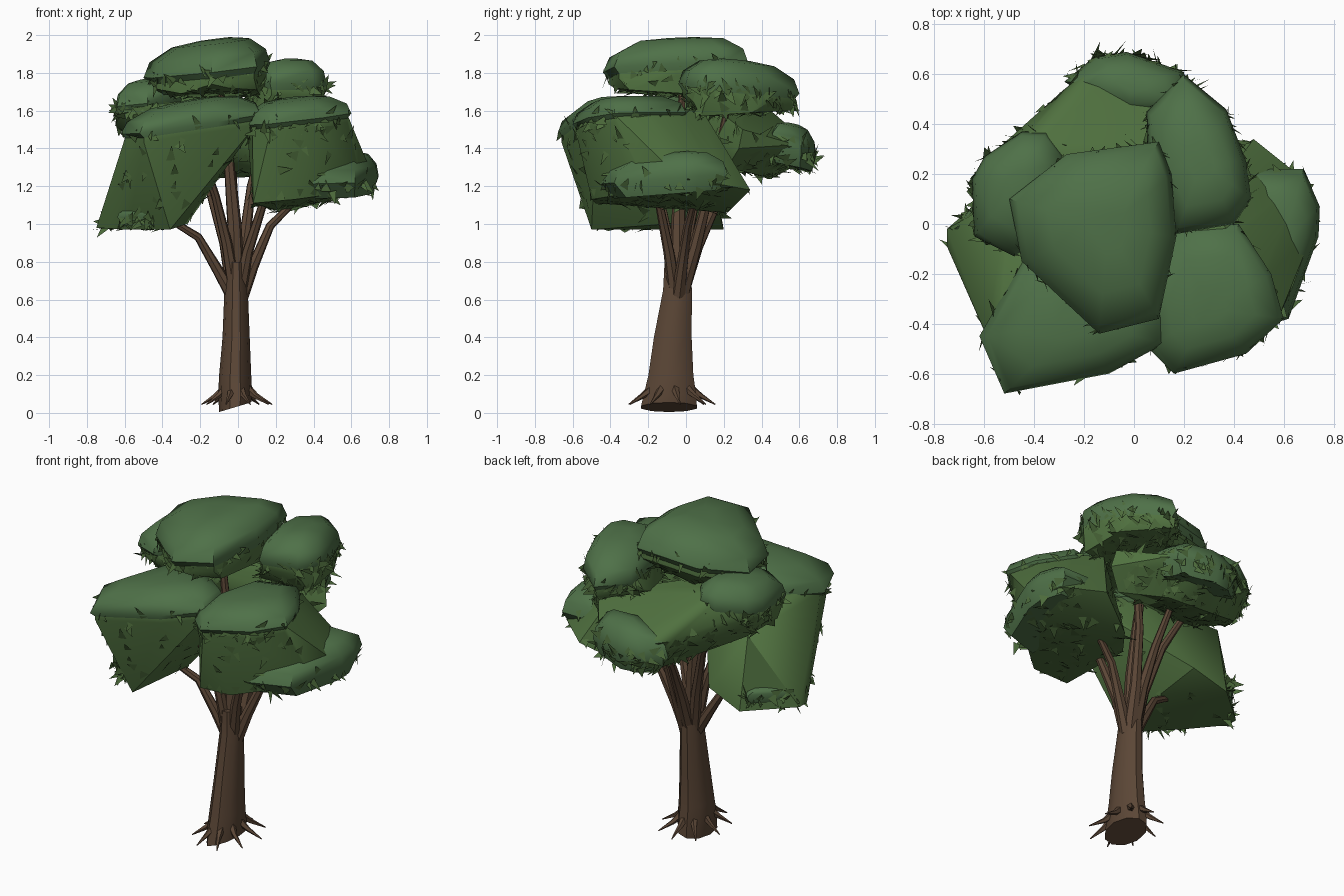
import bpy, bmesh, math, random
from mathutils import Vector

if "Cube" in bpy.data.objects:
    bpy.data.objects.remove(bpy.data.objects["Cube"])

random.seed(7)


def material(name, rgb):
    m = bpy.data.materials.new(name)
    m.diffuse_color = (*rgb, 1)
    m.use_nodes = True
    m.node_tree.nodes["Principled BSDF"].inputs["Base Color"].default_value = m.diffuse_color
    return m


BARK = material("bark", (0.105, 0.062, 0.037))
CAP = material("canopy_top", (0.078, 0.165, 0.065))
GREEN = material("canopy", (0.08, 0.165, 0.05))
LEAF = material("leaf", (0.075, 0.15, 0.045))


def finish(bm, name, mat, angle=40):
    bmesh.ops.recalc_face_normals(bm, faces=bm.faces)
    me = bpy.data.meshes.new(name)
    bm.to_mesh(me)
    bm.free()
    me.materials.append(mat)
    ob = bpy.data.objects.new(name, me)
    bpy.context.collection.objects.link(ob)
    if angle:
        bpy.ops.object.select_all(action='DESELECT')
        ob.select_set(True)
        bpy.context.view_layer.objects.active = ob
        bpy.ops.object.shade_smooth_by_angle(angle=math.radians(angle))
    return ob


def loft(name, rings):
    bm = bmesh.new()
    loops = [[bm.verts.new(p) for p in r] for r in rings]
    n = len(loops[0])
    for a, b in zip(loops, loops[1:]):
        for i in range(n):
            j = (i + 1) % n
            bm.faces.new((a[i], a[j], b[j], b[i]))
    bm.faces.new(loops[0])
    bm.faces.new(loops[-1])
    return finish(bm, name, BARK)


def tube(name, path, r0, r1, sides=7):
    pts = [Vector(p) for p in path]
    rings = []
    for i, p in enumerate(pts):
        t = (pts[min(i + 1, len(pts) - 1)] - pts[max(i - 1, 0)]).normalized()
        u = t.cross(Vector((0.31, 0.95, 0.02))).normalized()
        v = t.cross(u)
        r = r0 + (r1 - r0) * i / (len(pts) - 1)
        rings.append([p + r * (math.cos(a) * u + math.sin(a) * v)
                      for a in (math.tau * k / sides for k in range(sides))])
    loft(name, rings)


def hull(name, pts, mat, angle=40):
    bm = bmesh.new()
    for p in pts:
        bm.verts.new(p)
    res = bmesh.ops.convex_hull(bm, input=bm.verts)
    junk = {e for e in res["geom_interior"] + res["geom_unused"] if isinstance(e, bmesh.types.BMVert)}
    bmesh.ops.delete(bm, geom=list(junk), context='VERTS')
    return finish(bm, name, mat, angle)


def dome(outline, z0, z1, tilt, rings):
    """Rounded lens over a plan outline; rings are (plan scale, height share)."""
    c = sum((Vector(p) for p in outline), Vector((0, 0))) / len(outline)
    pts = []
    for s, f in rings:
        for p in outline:
            d = (Vector(p) - c) * s
            z = z0 + (z1 - z0) * f + d.x * tilt[0] + d.y * tilt[1]
            pts.append(Vector((c.x + d.x, c.y + d.y, min(z, 2.0))))
    return pts


def leaves(name, body, rim, count):
    """Pointed leaf cards over the sides and underside, and along the cap rim."""
    spots = []
    faces = [p for p in body.data.polygons if p.normal.z < 0.35]
    for f in random.choices(faces, [p.area * (1.6 if p.normal.z < -0.3 else 0.7) for p in faces], k=count):
        a, b, c = (body.data.vertices[i].co for i in f.vertices[:3])
        u, v = random.random(), random.random()
        if u + v > 1:
            u, v = 1 - u, 1 - v
        spots.append((a + (b - a) * u + (c - a) * v, f.normal.copy()))
    mid = sum(rim, Vector()) / len(rim)
    for _ in range(count // 2):
        i = random.randrange(len(rim))
        p = rim[i].lerp(rim[(i + 1) % len(rim)], random.random())
        spots.append((p + (mid - p) * 0.04 - Vector((0, 0, random.uniform(0, .05))), (p - mid).normalized()))
    bm = bmesh.new()
    for p, n in spots:
        r = Vector([random.uniform(-1, 1) for _ in range(3)])
        t = (r - n * r.dot(n)).normalized()
        side = n.cross(t) * random.uniform(0.014, 0.03)
        tip = p + (t + n * random.uniform(0.05, 0.45)) * random.uniform(0.04, 0.085)
        bm.faces.new([bm.verts.new(q) for q in (p + side, p - side, tip)])
    finish(bm, name, LEAF, 0)


LENS = [(0.8, 0), (1, .38), (.92, .68), (.62, .93), (.25, 1)]


def clump(name, outline, z0, z1, tilt, low, count):
    """Convex leaf mass: a domed cap plus the low points its skirt drops to."""
    cap = dome(outline, z0, z1, tilt, LENS)
    hull(name + "_cap", cap, CAP, 50)
    n = len(outline)
    core = dome(outline, z0, z1 - 0.02, tilt, [(0.93, .15), (.93, .4), (.8, .7)])
    body = hull(name + "_skirt", core + [Vector(p) for p in low], GREEN, 35)
    leaves(name + "_leaves", body, cap[n:2 * n], count)


# Canopy clumps
clump("top_clump",
      [(-.5, .1), (-.27, .28), (.1, .33), (.15, .2), (.17, -.05), (.1, -.38), (-.14, -.44), (-.45, -.15)],
      1.72, 1.98, (.12, .03),
      [(-.42, 0, 1.69), (-.3, -.27, 1.69), (-.05, -.38, 1.72), (.1, -.3, 1.71), (.12, .15, 1.68), (-.2, .2, 1.66)], 110)
clump("back_right_clump",
      [(.05, .45), (.2, .6), (.37, .46), (.45, .25), (.47, .1), (.4, 0), (.17, -.04), (.06, .2)],
      1.63, 1.87, (.03, -.08),
      [(.03, .3, 1.6), (.2, .55, 1.6), (.4, .35, 1.59), (.42, .08, 1.57), (.1, .06, 1.58)], 110)
clump("front_left_clump",
      [(-.52, -.68), (-.1, -.6), (.12, -.48), (.12, -.3), (-.1, -.12), (-.42, -.1), (-.62, -.45)],
      1.46, 1.66, (.14, .05),
      [(-.75, -.02, .98), (-.75, -.09, .98), (-.58, -.27, .97), (-.36, -.5, .97),
       (-.27, -.1, 1.0), (-.28, .18, 1.05), (-.5, .2, .97), (-.5, .12, 1.4)], 50)
clump("front_right_clump",
      [(.16, -.6), (.3, -.52), (.45, -.52), (.6, -.38), (.55, -.2), (.42, 0), (.15, -.02), (.03, -.3), (.06, -.5)],
      1.49, 1.67, (.1, .06),
      [(.08, -.48, 1.11), (.08, 0, 1.1), (.25, .22, 1.06), (.48, .34, 1.18), (.68, .18, 1.21), (.71, .07, 1.2),
       (.72, -.03, 1.24), (.66, -.2, 1.18), (.3, -.5, 1.13), (.3, .1, 1.58)], 100)
clump("back_left_clump",
      [(-.65, .18), (-.6, .27), (-.45, .37), (-.35, .37), (-.28, .28), (-.3, 0), (-.48, -.13), (-.64, -.05)],
      1.56, 1.77, (.1, 0),
      [(-.65, .05, 1.52), (-.55, .2, 1.44), (-.4, 0, 1.43), (-.28, .54, 1.47), (-.15, .64, 1.43), (-.03, .66, 1.42),
       (.18, .58, 1.42), (.38, .3, 1.5), (.4, .28, 1.4), (.3, .22, 1.3), (.05, .66, 1.35), (.1, .42, 1.25),
       (-.15, .45, 1.24), (-.1, .22, 1.3)], 150)

# Smaller leaf pads on the skirts
for name, outline, z0, z1, tilt in [
        ("right_pad", [(.36, -.46), (.62, -.38), (.74, -.05), (.745, .07), (.68, .22), (.45, .22)], 1.16, 1.38, (0, .08)),
        ("back_pad", [(-.28, .57), (-.16, .67), (-.03, .69), (.2, .61), (.23, .45), (-.02, .43)], 1.3, 1.53, (.03, -.2)),
        ("left_pad", [(-.64, -.29), (-.52, -.4), (-.44, -.45), (-.5, -.2)], 1.02, 1.09, (.1, 0)),
        ("rear_left_pad", [(-.72, -.02), (-.66, -.1), (-.5, .15), (-.55, .2)], 1.02, 1.1, (.1, 0))]:
    pts = dome(outline, z0, z1, tilt, LENS)
    pad = hull(name, pts, CAP, 50)
    leaves(name + "_leaves", pad, pts[len(outline):2 * len(outline)], 45)

# Trunk: oval sections (z, centre x, centre y, radius x, radius y)
rings = []
for z, cx, cy, rx, ry in [(.03, -.015, -.09, .085, .155), (.1, -.015, -.085, .09, .145), (.2, -.015, -.08, .085, .125),
                          (.4, -.01, -.07, .072, .105), (.65, -.01, -.045, .062, .08), (.8, -.01, -.045, .05, .072)]:
    lean = .3 if z < .05 else 0
    rings.append([(cx + rx * math.cos(a), cy + ry * math.sin(a), z + lean * rx * math.cos(a))
                  for a in (math.tau * k / 10 for k in range(10))])
loft("trunk", rings)

# Root spikes
for k in range(9):
    a = math.tau * (k + .3) / 9
    c, s = math.cos(a), math.sin(a)
    tube(f"root_{k + 1}", [(-.01 + .05 * c, -.08 + .09 * s, .14), (-.01 + .11 * c, -.08 + .16 * s, .09),
                           (-.005 + .19 * c, -.08 + .235 * s, .045)], .026, .003, 5)

# Branches
for k, (path, r) in enumerate([
        ([(-.03, -.05, .62), (-.11, -.06, .76), (-.21, -.08, .93), (-.42, -.14, 1.06)], .036),
        ([(.02, -.04, .62), (.08, -.02, .78), (.17, .01, .99), (.33, .05, 1.15)], .038),
        ([(.01, -.06, .64), (.05, -.09, .85), (.13, -.14, 1.1), (.25, -.25, 1.35)], .036),
        ([(-.02, -.07, .66), (-.06, -.09, .9), (-.12, -.14, 1.15), (-.2, -.28, 1.4)], .036),
        ([(-.01, -.04, .66), (-.02, -.04, 1.0), (-.05, -.03, 1.35), (-.1, -.02, 1.75)], .05),
        ([(.01, -.02, .64), (.03, .05, .88), (.07, .13, 1.2), (.18, .22, 1.62)], .042),
        ([(-.01, -.02, .64), (-.01, .06, .88), (-.02, .16, 1.1), (-.03, .32, 1.36)], .04),
        ([(-.03, -.03, .66), (-.07, .0, .9), (-.15, .06, 1.18), (-.35, .12, 1.55)], .038)]):
    tube(f"branch_{k + 1}", path, r, .016)
